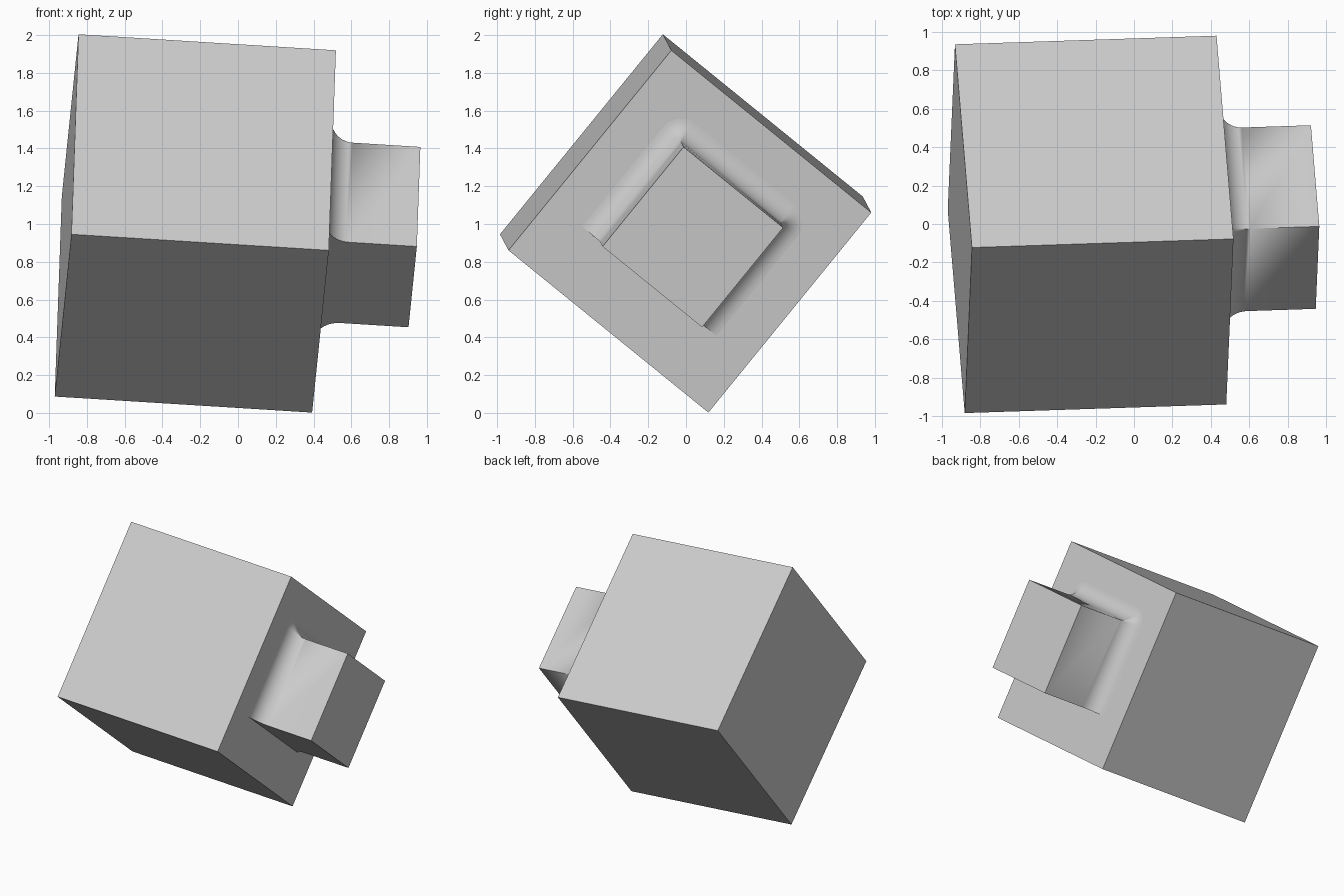
import bpy, bmesh, math
from mathutils import Vector, Matrix

if "Cube" in bpy.data.objects:
    bpy.data.objects.remove(bpy.data.objects["Cube"])

SIDE = 1.366          # cube edge
HALF = SIDE / 2
BOSS = 0.34           # half width of the square boss
REACH = 0.48          # boss length beyond the cube
R = 0.12              # fillet radius

grey = bpy.data.materials.new("plain grey")
grey.diffuse_color = (0.6, 0.6, 0.6, 1)
grey.use_nodes = True
grey.node_tree.nodes["Principled BSDF"].inputs["Base Color"].default_value = grey.diffuse_color

# Tilted frame shared by both parts
ax = Vector((1.365, 0.045, -0.085)).normalized()
ay = Vector((-0.09, 1.06, -0.86))
ay = (ay - ax * ay.dot(ax)).normalized()
az = ax.cross(ay)
frame = Matrix((ax, ay, az)).transposed().to_4x4()
frame.translation = (-0.226, -0.002, 1.003)


def finish(name, bm):
    bmesh.ops.recalc_face_normals(bm, faces=bm.faces)
    mesh = bpy.data.meshes.new(name)
    bm.to_mesh(mesh)
    bm.free()
    mesh.materials.append(grey)
    obj = bpy.data.objects.new(name, mesh)
    bpy.context.collection.objects.link(obj)
    obj.matrix_world = frame
    return obj


# Cube body
bm = bmesh.new()
bmesh.ops.create_cube(bm, size=SIDE)
finish("cube_body", bm)


def outline(d, steps=8):
    """Square widened by d on three sides, with rounded outer corners."""
    pts = [(-BOSS - d, -BOSS)]
    for cy, start in ((-BOSS, 180), (BOSS, 90)):
        for i in range(steps + 1):
            a = math.radians(start - 90 * i / steps)
            pts.append((cy + d * math.cos(a), BOSS + d * math.sin(a)))
    pts.append((BOSS + d, -BOSS))
    return pts


# Square boss with a concave fillet at the root; the fourth side stays plain
levels = [(-0.02, R)]
for i in range(11):
    t = math.radians(9 * i)
    levels.append((R * (1 - math.cos(t)), R * (1 - math.sin(t))))
levels.append((REACH, 0.0))

bm = bmesh.new()
rings = [[bm.verts.new((HALF + h, y, z)) for y, z in outline(d)] for h, d in levels]
for lower, upper in zip(rings, rings[1:]):
    n = len(lower)
    for i in range(n):
        j = (i + 1) % n
        bm.faces.new((lower[i], lower[j], upper[j], upper[i]))
bm.faces.new(rings[0])
bm.faces.new(rings[-1])
bmesh.ops.remove_doubles(bm, verts=bm.verts, dist=0.0001)
boss = finish("filleted_boss", bm)

bpy.context.view_layer.objects.active = boss
boss.select_set(True)
bpy.ops.object.shade_smooth_by_angle(angle=math.radians(30))
